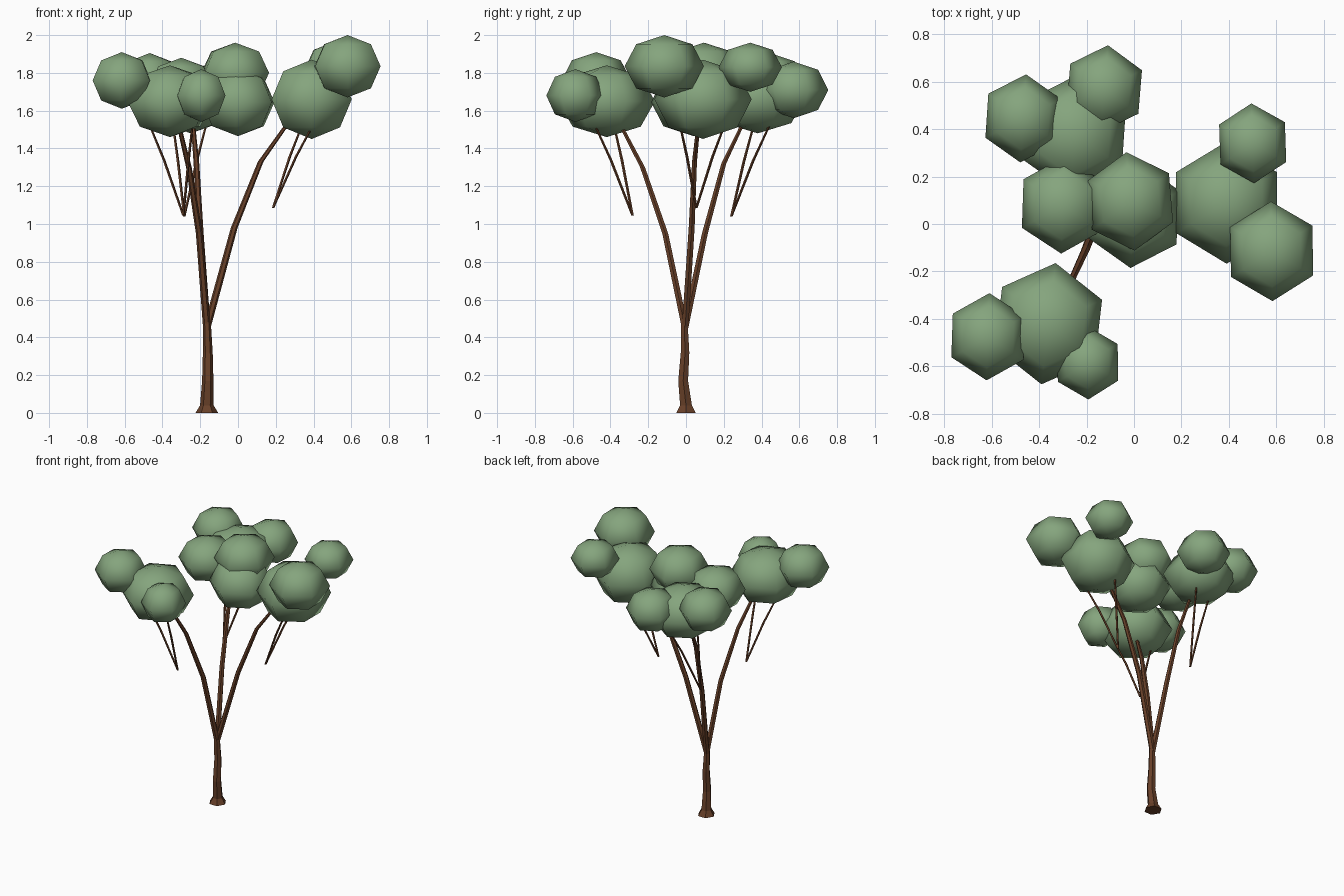
import bpy, bmesh
from math import cos, sin, pi, radians
from mathutils import Vector, Matrix

cube = bpy.data.objects.get("Cube")
if cube:
    bpy.data.objects.remove(cube)


def make_material(name, rgb):
    mat = bpy.data.materials.new(name)
    mat.use_nodes = True
    mat.diffuse_color = (*rgb, 1)
    bsdf = mat.node_tree.nodes["Principled BSDF"]
    bsdf.inputs["Base Color"].default_value = (*rgb, 1)
    bsdf.inputs["Roughness"].default_value = 0.9
    return mat


leaf = make_material("leaf green", (0.235, 0.375, 0.207))
bark = make_material("bark brown", (0.14, 0.052, 0.022))


def finish(name, bm, mat, smooth):
    bmesh.ops.recalc_face_normals(bm, faces=bm.faces)
    mesh = bpy.data.meshes.new(name)
    for f in bm.faces:
        f.smooth = smooth
    bm.to_mesh(mesh)
    bm.free()
    mesh.materials.append(mat)
    obj = bpy.data.objects.new(name, mesh)
    bpy.context.collection.objects.link(obj)
    return obj


def limb(name, points, radii, sides=6):
    """Faceted tube of horizontal rings along a path, capped at both ends."""
    bm = bmesh.new()
    rings = []
    for p, r in zip(points, radii):
        rings.append([bm.verts.new(Vector(p) + Vector((r * cos(2 * pi * i / sides),
                                                       r * sin(2 * pi * i / sides), 0)))
                      for i in range(sides)])
    for a, b in zip(rings, rings[1:]):
        for i in range(sides):
            j = (i + 1) % sides
            bm.faces.new((a[i], a[j], b[j], b[i]))
    bm.faces.new(rings[0])
    bm.faces.new(rings[-1])
    return finish(name, bm, bark, False)


def foliage(name, centre, radius, height, turn=0):
    """Six-sided, four-ring flattened ball."""
    bm = bmesh.new()
    bmesh.ops.create_uvsphere(bm, u_segments=6, v_segments=4, radius=1)
    m = (Matrix.Translation(centre) @ Matrix.Diagonal((radius, radius * 1.05, height, 1))
         @ Matrix.Rotation(radians(turn), 4, 'Z'))
    bmesh.ops.transform(bm, matrix=m, verts=bm.verts)
    return finish(name, bm, leaf, True)


# Trunk with a flared foot
fork = (-0.165, -0.005, 0.45)
limb("trunk",
     [(-0.165, 0, 0), (-0.165, 0, 0.04), (-0.16, -0.015, 0.17), (-0.16, -0.005, 0.32),
      (-0.165, -0.01, 0.5)],
     [0.06, 0.036, 0.03, 0.026, 0.02])

# Main branches
branch_radii = [0.02, 0.018, 0.015, 0.011]
limb("left_branch", [fork, (-0.02, 0.03, 0.98), (0.12, 0.045, 1.33), (0.29, 0.07, 1.57)],
     branch_radii)
limb("front_branch", [fork, (-0.205, -0.11, 0.95), (-0.26, -0.23, 1.3), (-0.32, -0.36, 1.55)],
     branch_radii)
limb("back_branch", [fork, (-0.2, 0.1, 0.95), (-0.22, 0.2, 1.32), (-0.24, 0.31, 1.55)],
     branch_radii)

# Paired twigs rising from a shared point
twigs = {
    "left": ((0.185, 0.055, 1.085), (0.345, 0.21, 1.54), (0.405, -0.035, 1.54)),
    "front": ((-0.29, -0.283, 1.045), (-0.475, -0.385, 1.54), (-0.24, -0.49, 1.54)),
    "back": ((-0.285, 0.24, 1.04), (-0.345, 0.36, 1.53), (-0.165, 0.45, 1.54)),
}
for side, (root, *tips) in twigs.items():
    for n, tip in enumerate(tips):
        a, b = Vector(root), Vector(tip)
        middle = a.lerp(b, 0.55) + Vector((0, 0, 0.02))
        limb(f"{side}_twig_{n + 1}", [a, middle, b], [0.007, 0.008, 0.006], 5)

# Foliage clumps: centre, radius, half height, turn
foliage("front_foliage_main", (-0.36, -0.42, 1.65), 0.245, 0.19, -7)
foliage("front_foliage_right", (-0.615, -0.475, 1.76), 0.175, 0.15, -2)
foliage("front_foliage_left", (-0.195, -0.585, 1.68), 0.147, 0.14, 1)
foliage("left_foliage_main", (0.39, 0.09, 1.66), 0.245, 0.21, 0)
foliage("left_foliage_front", (0.58, -0.115, 1.835), 0.2, 0.165, 1)
foliage("left_foliage_back", (0.5, 0.34, 1.83), 0.16, 0.13, 2)
foliage("back_foliage_main", (-0.25, 0.38, 1.665), 0.24, 0.185, -4)
foliage("back_foliage_right", (-0.467, 0.445, 1.755), 0.177, 0.15, -4)
foliage("back_foliage_left", (-0.125, 0.57, 1.71), 0.175, 0.15, -5)
foliage("centre_foliage_main", (0, 0.04, 1.645), 0.215, 0.18, -4)
foliage("centre_foliage_top", (-0.015, 0.095, 1.8), 0.198, 0.16, 5)
foliage("centre_foliage_right", (-0.3, 0.08, 1.725), 0.195, 0.155, -2)
